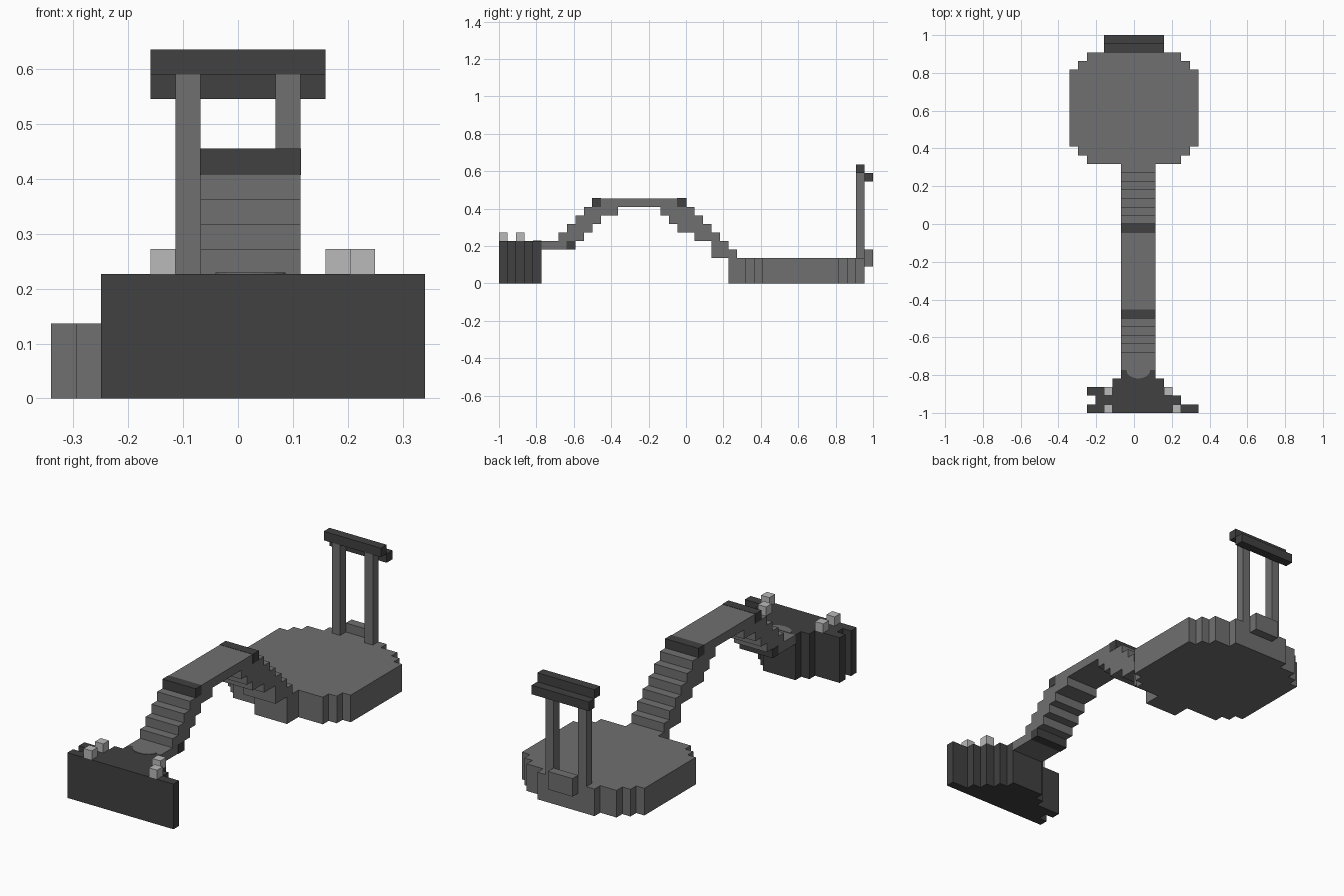
import bpy, bmesh, math

if "Cube" in bpy.data.objects:
    bpy.data.objects.remove(bpy.data.objects["Cube"])

U = 2 / 44  # block size


def material(name, v):
    m = bpy.data.materials.new(name)
    m.use_nodes = True
    m.diffuse_color = (v, v, v, 1)
    m.node_tree.nodes["Principled BSDF"].inputs["Base Color"].default_value = (v, v, v, 1)
    return m


GREY = material("mid grey stone", 0.16)
DARK = material("dark stone", 0.052)
LIGHT = material("light stone", 0.49)


def prism(name, outline, low, high, mat, axis="z"):
    """Extrude an outline in block units along z, or a (y, z) outline along x."""
    bm = bmesh.new()

    def place(a, b, c):
        return (a * U, b * U, c * U) if axis == "z" else (c * U, a * U, b * U)

    face = bm.faces.new([bm.verts.new(place(a, b, low)) for a, b in outline])
    new = bmesh.ops.extrude_face_region(bm, geom=[face])["geom"]
    shift = (0, 0, (high - low) * U) if axis == "z" else ((high - low) * U, 0, 0)
    bmesh.ops.translate(bm, vec=shift, verts=[g for g in new if isinstance(g, bmesh.types.BMVert)])
    bmesh.ops.recalc_face_normals(bm, faces=bm.faces)
    mesh = bpy.data.meshes.new(name)
    bm.to_mesh(mesh)
    bm.free()
    mesh.materials.append(mat)
    ob = bpy.data.objects.new(name, mesh)
    bpy.context.collection.objects.link(ob)
    return ob


def box(name, x, y, z, mat):
    return prism(name, [(x[0], y[0]), (x[1], y[0]), (x[1], y[1]), (x[0], y[1])], z[0], z[1], mat)


def stepped(rows):
    """Turn rows of (start, end, low, high) into one stair-edged outline."""
    lower, upper = [], []
    for a, b, lo, hi in rows:
        for t in (a, b):
            if (t, lo) not in lower:
                lower.append((t, lo))
            if (t, hi) not in upper:
                upper.append((t, hi))
    return lower + upper[::-1]


# Round platform with notched corners
rows = [(7, 8, -5.5, 5.5), (8, 9, -6.5, 6.5), (9, 18, -7.5, 7.5),
        (18, 19, -6.5, 6.5), (19, 20, -5.5, 5.5), (20, 21, -3.5, 3.5)]
prism("platform", [(x, y) for y, x in stepped(rows)], 0, 3, GREY)
WALK = (-1.5, 2.5)
box("platform_entry", WALK, (5, 7), (0, 3), GREY)

# Arched walkway with stairs on both ends, as a side profile
rows = [(-17, -15, 4, 5), (-15, -14, 4, 6), (-14, -13, 4, 7), (-13, -12, 5, 8),
        (-12, -11, 6, 9), (-11, -10, 7, 10), (-10, -8, 8, 10), (-8, -3, 9, 10),
        (-3, -2, 8, 10), (-2, -1, 7, 10), (-1, 0, 6, 10), (0, 1, 6, 9),
        (1, 2, 5, 8), (2, 3, 5, 7), (3, 4, 3, 6), (4, 5, 3, 5)]
bridge = prism("bridge", stepped(rows), *WALK, GREY, axis="x")
box("bottom_step", WALK, (5, 6), (3, 4), GREY)

# Dark edging blocks, slightly proud of the walkway
e = 0.03
for name, y, z in (("front_edging", -11, 9), ("back_edging", -1, 9), ("lower_edging", -14, 4)):
    top = z + 1 + (e if z == 9 else -e)
    box(name, (WALK[0] - e, WALK[1] + e), (y - e, y + 1 + e), (z - e, top), DARK)

# Front wall, one long face with a stepped back
rows = [(-22, -21, -5.5, 7.5), (-21, -20, -4.5, 5.5), (-20, -19, -5.5, 4.5),
        (-19, -18, -2.5, 3.5), (-18, -17, -1.5, 2.5)]
prism("front_wall", [(x, y) for y, x in stepped(rows)], 0, 5, DARK)
arc = [(0.5 + 1.4 * math.cos(math.pi * i / 8), -17 - math.sin(math.pi * i / 8)) for i in range(9)]
prism("rounded_path_end", arc, 5, 5.05, GREY)

# Light blocks on the wall
for i, (x, y) in enumerate(((-3.5, -22), (-3.5, -20), (4.5, -22), (3.5, -20))):
    box(f"light_block_{i + 1}", (x, x + 1), (y, y + 1), (5, 6), LIGHT)

# Gate at the back
for name, x in (("right_gate_post", -2.5), ("left_gate_post", 1.5)):
    box(name, (x, x + 1), (20, 21), (3, 13), GREY)
box("gate_top_beam", (-3.5, 3.5), (20, 21), (13, 14), DARK)
box("gate_rear_beam", (-3.5, 3.5), (21, 22), (12, 13), DARK)
box("gate_step", (-1.5, 1.5), (21, 22), (2, 4), GREY)
